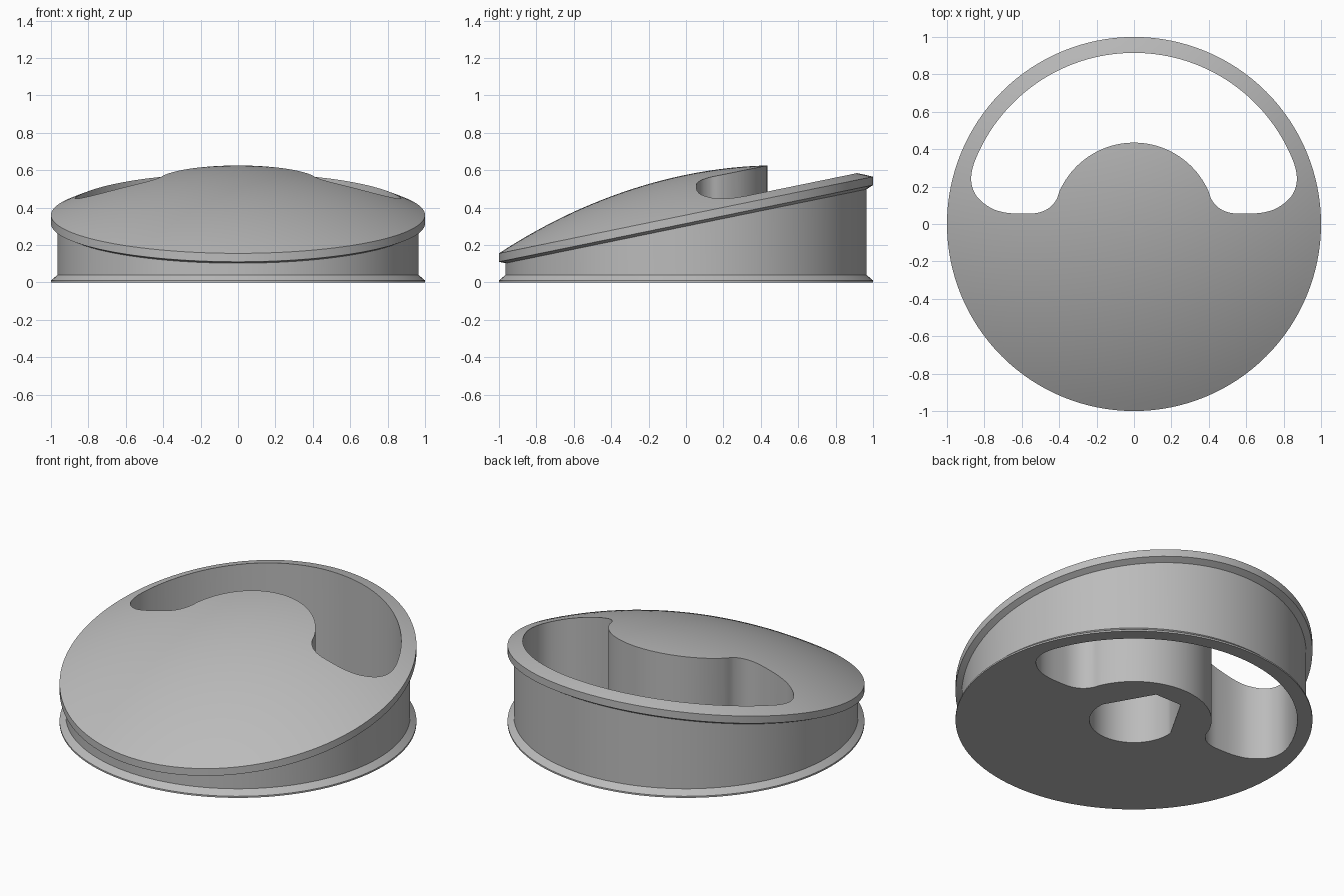
import bpy, bmesh, math
from mathutils import Vector

SEGMENTS = 128
SLOPE, MID = 0.205, 0.36        # tilted rim plane
RISE = 0.215                    # dome height over the rim plane

cube = bpy.data.objects.get("Cube")
if cube:
    bpy.data.objects.remove(cube, do_unlink=True)

grey = bpy.data.materials.new("plain grey")
grey.use_nodes = True
grey.diffuse_color = (0.5, 0.5, 0.5, 1)
grey.node_tree.nodes["Principled BSDF"].inputs["Base Color"].default_value = (0.5, 0.5, 0.5, 1)


def make_object(name, bm):
    bmesh.ops.recalc_face_normals(bm, faces=bm.faces)
    mesh = bpy.data.meshes.new(name)
    bm.to_mesh(mesh)
    bm.free()
    mesh.materials.append(grey)
    obj = bpy.data.objects.new(name, mesh)
    bpy.context.collection.objects.link(obj)
    return obj


def lathe(name, profile):
    """Stack rings of (radius, height, is_tilted) and close both ends."""
    bm = bmesh.new()
    rings = []
    for r, z, tilted in profile:
        ring = []
        for i in range(SEGMENTS):
            a = math.tau * i / SEGMENTS
            x, y = r * math.cos(a), r * math.sin(a)
            ring.append(bm.verts.new((x, y, z + (MID + SLOPE * y if tilted else 0))))
        rings.append(ring)
    for low, high in zip(rings, rings[1:]):
        for i in range(SEGMENTS):
            j = (i + 1) % SEGMENTS
            bm.faces.new((low[i], low[j], high[j], high[i]))
    bm.faces.new(rings[0])
    bm.faces.new(rings[-1])
    return make_object(name, bm)


def prism(name, outline, bottom, top):
    bm = bmesh.new()
    face = bm.faces.new([bm.verts.new((x, y, bottom)) for x, y in outline])
    new = bmesh.ops.extrude_face_region(bm, geom=[face])["geom"]
    verts = [v for v in new if isinstance(v, bmesh.types.BMVert)]
    bmesh.ops.translate(bm, verts=verts, vec=(0, 0, top - bottom))
    return make_object(name, bm)


def arc(r, start, end, steps):
    angles = [math.radians(start + (end - start) * i / steps) for i in range(steps + 1)]
    return [(r * math.cos(a), r * math.sin(a)) for a in angles]


def smooth_path(points, steps=5):
    """Spline through the points; the first and last only steer it."""
    pts = [Vector(p) for p in points]
    path = []
    for a, b, c, d in zip(pts, pts[1:], pts[2:], pts[3:]):
        for i in range(steps):
            t = i / steps
            path.append(tuple(0.5 * (2 * b + (c - a) * t + (2 * a - 5 * b + 4 * c - d) * t**2
                                     + (3 * b - a - 3 * c + d) * t**3)))
    return path


def cut(target, cutter):
    mod = target.modifiers.new("cut", "BOOLEAN")
    mod.operation = "DIFFERENCE"
    mod.solver = "EXACT"
    mod.object = cutter
    bpy.context.view_layer.objects.active = target
    bpy.ops.object.modifier_apply(modifier=mod.name)
    bpy.data.objects.remove(cutter, do_unlink=True)


# Body: foot flange, straight wall, overhanging tilted rim and dome
sphere = (1 + RISE**2) / (2 * RISE)
dome = []
for i in range(24):
    r = 1 - i / 24
    dome.append((r, math.sqrt(sphere**2 - r**2) - sphere + RISE, True))
body = lathe("domed_body", [(1, 0, False), (1, 0.01, False), (0.965, 0.04, False),
                            (0.965, -0.06, True), (1, -0.045, True)] + dome)

# Crescent opening through the back half, mirrored about x = 0
corner = smooth_path([(0.35, 0.258), (0.393, 0.187), (0.415, 0.13), (0.455, 0.085),
                      (0.51, 0.061), (0.58, 0.055), (0.68, 0.06), (0.76, 0.083),
                      (0.83, 0.135), (0.864, 0.195), (0.87, 0.26), (0.853, 0.331),
                      (0.82, 0.406)])
half = arc(0.435, 90, 27, 20)[:-1] + corner + arc(0.915, 21.2, 90, 30)
opening = half + [(-x, y) for x, y in reversed(half[1:-1])]
cut(body, prism("opening_cutter", opening, -0.2, 1))

# Rounded pocket in the underside, narrowing to a flat end at the back
pocket = arc(0.25, 175, 365, 40) + [(0.09, 0.3), (-0.09, 0.3)]
cut(body, prism("pocket_cutter", pocket, -0.2, 0.35))

# Smooth curved surfaces, keep the edges crisp
bpy.ops.object.select_all(action="DESELECT")
body.select_set(True)
bpy.context.view_layer.objects.active = body
bpy.ops.object.shade_smooth_by_angle(angle=math.radians(30))
